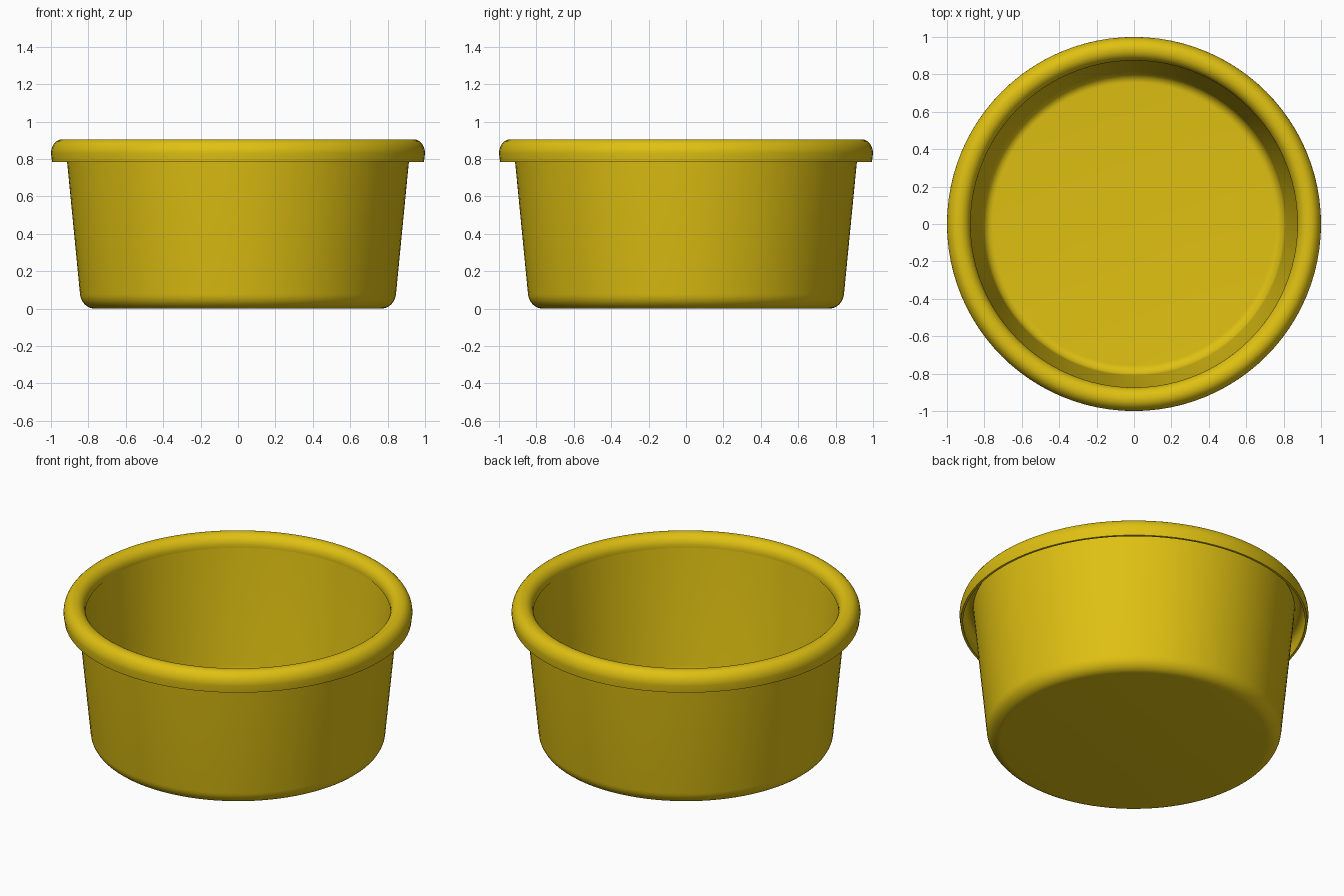
import bpy, bmesh, math
from mathutils import Matrix

cube = bpy.data.objects.get("Cube")
if cube:
    bpy.data.objects.remove(cube, do_unlink=True)

SEGMENTS = 96

yellow = bpy.data.materials.new("golden yellow")
yellow.use_nodes = True
color = (0.74, 0.53, 0.006, 1)
yellow.diffuse_color = color
yellow.node_tree.nodes["Principled BSDF"].inputs["Base Color"].default_value = color


def arc(cx, cz, rx, rz, start, end, steps=8):
    """Profile points along part of an ellipse, angles in degrees."""
    angles = [math.radians(start + (end - start) * i / steps) for i in range(steps + 1)]
    return [(cx + rx * math.cos(a), cz + rz * math.sin(a)) for a in angles]


def lathe(name, profile, closed=False):
    """Revolve a radius/height profile around the z axis."""
    bm = bmesh.new()
    verts = [bm.verts.new((r, 0, z)) for r, z in profile]
    pairs = list(zip(verts, verts[1:]))
    if closed:
        pairs.append((verts[-1], verts[0]))
    edges = [bm.edges.new(p) for p in pairs]
    bmesh.ops.spin(bm, geom=verts + edges, cent=(0, 0, 0), axis=(0, 0, 1),
                   angle=math.tau, steps=SEGMENTS, use_duplicate=False)
    bmesh.ops.remove_doubles(bm, verts=bm.verts, dist=0.0005)
    bmesh.ops.recalc_face_normals(bm, faces=bm.faces)
    mesh = bpy.data.meshes.new(name)
    bm.to_mesh(mesh)
    bm.free()
    mesh.materials.append(yellow)
    obj = bpy.data.objects.new(name, mesh)
    bpy.context.collection.objects.link(obj)
    bpy.ops.object.select_all(action='DESELECT')
    obj.select_set(True)
    bpy.context.view_layer.objects.active = obj
    bpy.ops.object.shade_smooth_by_angle(angle=math.radians(35))
    return obj


# Tapered bowl: base, rounded foot, outer wall, inner wall, rounded floor
bowl = [(0, 0)]
bowl += arc(0.765, 0.085, 0.08, 0.085, -90, -5)
bowl += [(0.922, 0.87), (0.882, 0.87)]
bowl += arc(0.755, 0.12, 0.055, 0.06, -5, -90)
bowl += [(0, 0.06)]
lathe("bowl", bowl)

# Rolled lip: rounded over the top, hanging free of the wall outside
lip = [(0.874, 0.83)]
lip += arc(0.934, 0.84, 0.06, 0.065, 180, 90)
lip += arc(0.94, 0.83, 0.06, 0.075, 90, 0)
lip += [(0.994, 0.785), (0.98, 0.785)]
lip += arc(0.945, 0.83, 0.038, 0.052, 0, 90)
lip += [(0.915, 0.875), (0.89, 0.85)]
lathe("rolled_lip", lip, closed=True)
